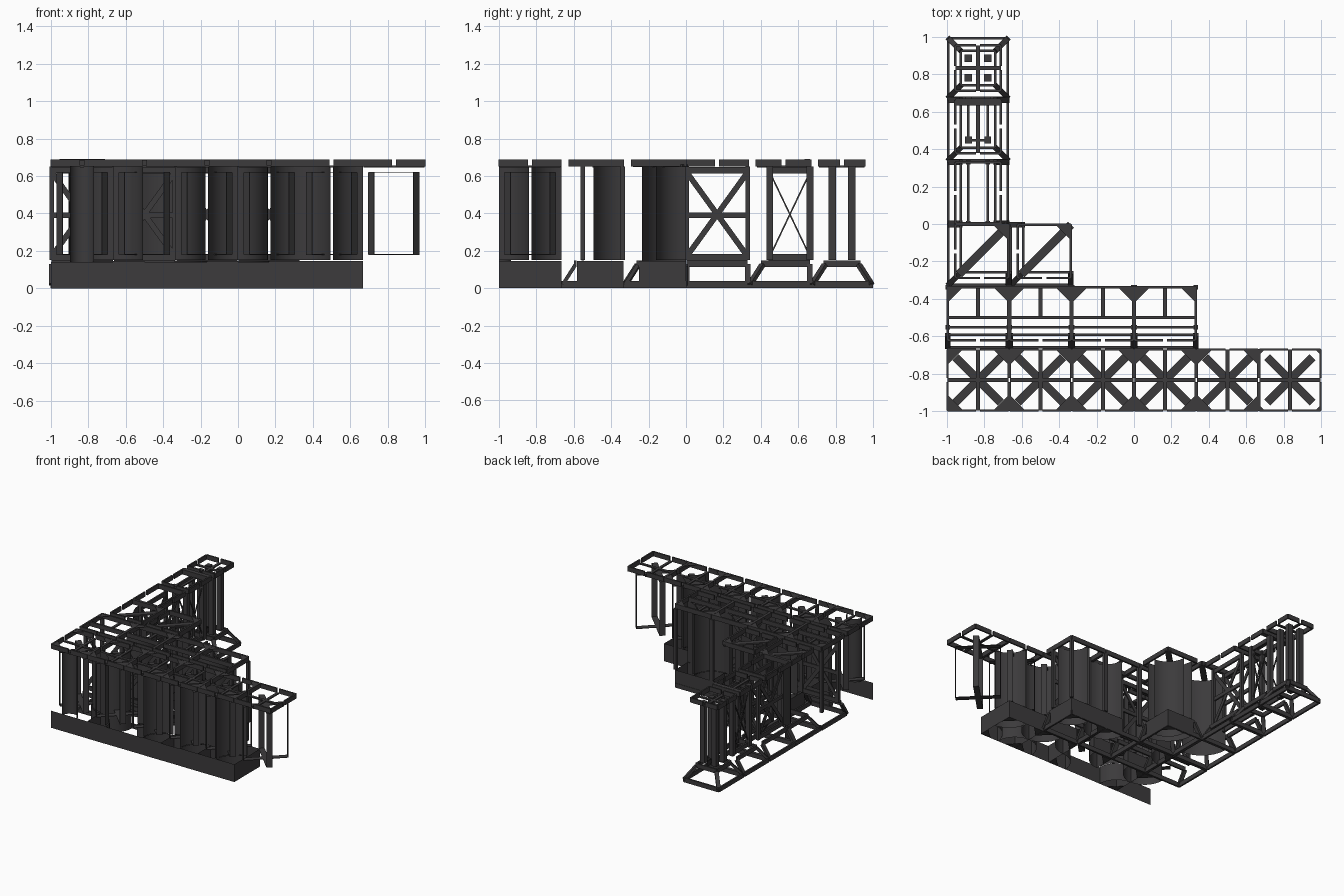
import bpy, bmesh, math
from mathutils import Vector, Matrix

if "Cube" in bpy.data.objects:
    bpy.data.objects.remove(bpy.data.objects["Cube"])

mat = bpy.data.materials.new("charcoal_metal")
mat.diffuse_color = (0.045, 0.043, 0.045, 1)
mat.use_nodes = True
mat.node_tree.nodes["Principled BSDF"].inputs["Base Color"].default_value = mat.diffuse_color
parts = {}
H = 1 / 6          # half a tile
TOP = 0.69


def part(name):
    if name not in parts:
        parts[name] = bmesh.new()
    return parts[name]


def box(name, a, b):
    a, b = Vector(a), Vector(b)
    m = Matrix.Translation((a + b) / 2) @ Matrix.Diagonal((*(b - a), 1))
    bmesh.ops.create_cube(part(name), size=1, matrix=m)


def beam(name, p, q, w, t):
    """Bar from p to q: w is its level width, t its depth."""
    p, q = Vector(p), Vector(q)
    d = (q - p).normalized()
    side = d.cross(Vector((0, 0, 1))).normalized()
    rot = Matrix((d, side, side.cross(d))).transposed().to_4x4()
    m = Matrix.Translation((p + q) / 2) @ rot @ Matrix.Diagonal(((q - p).length, w, t, 1))
    bmesh.ops.create_cube(part(name), size=1, matrix=m)


def arc_wall(name, cx, cy, r, start, z0, z1, n=10, sweep=math.pi / 2):
    """Thin rounded upright wall."""
    bm = part(name)
    rows = []
    for i in range(n + 1):
        a = start + i * sweep / n
        x, y = cx + r * math.cos(a), cy + r * math.sin(a)
        rows.append((bm.verts.new((x, y, z0)), bm.verts.new((x, y, z1))))
    for (a, b), (c, d) in zip(rows, rows[1:]):
        bm.faces.new((a, c, d, b))


def panel(name, p, q, z0, z1):
    """Thin flat upright wall."""
    bm = part(name)
    bm.faces.new([bm.verts.new(v) for v in ((*p, z0), (*q, z0), (*q, z1), (*p, z1))])


def gusset(name, x, y, sx, sy, leg, z):
    """Flat corner triangle reaching into the tile."""
    bm = part(name)
    bm.faces.new([bm.verts.new(v) for v in
                  ((x, y, z), (x + sx * leg, y, z), (x, y + sy * leg, z))])


def edges(x0, x1, y0, y1):
    return {"S": ((x0, y0), (x1, y0)), "N": ((x0, y1), (x1, y1)),
            "W": ((x0, y0), (x0, y1)), "E": ((x1, y0), (x1, y1))}


def tile(cx, cy, exposed, empty, kind):
    def inset(e):
        g = lambda s: e if s in exposed else 0.004
        return (cx - H + g("W"), cx + H - g("E"), cy - H + g("S"), cy + H - g("N"))

    corners = lambda b: [(b[i], b[2 + j]) for i in (0, 1) for j in (0, 1)]
    foot, ring, wall, cap = inset(0.008), inset(0.075), inset(0.115), inset(0.045)

    # flared base
    if exposed:
        for s, (p, q) in edges(*foot).items():
            beam("base_frame", (*p, 0.02), (*q, 0.02), 0.014, 0.036)
            if s in exposed:
                p, q = edges(*ring)[s]
                beam("base_ring", (*p, 0.13), (*q, 0.13), 0.014, 0.035)
        for p, q in zip(corners(foot), corners(ring)):
            beam("base_leg", (*p, 0.02), (*q, 0.125), 0.03, 0.02)

    # upright posts and braced sides
    if kind == "corner":
        arc_wall("curved_outer_wall", cx + H, cy + H, 0.235, math.pi, 0.0, 0.65)
    elif exposed:
        w = {"post": 0.02, "end": 0.018}.get(kind, 0.012)
        for x, y in corners(wall):
            box("post", (x - w, y - w, 0.15), (x + w, y + w, 0.65))
        for s in exposed:
            if kind == "post":
                continue
            p, q = edges(*wall)[s]
            w = 0.008 if kind == "end" else 0.03
            for z in (0.165, 0.63):
                beam("side_rail", (*p, z), (*q, z), 0.014, 0.035)
            beam("side_brace", (*p, 0.17), (*q, 0.62), 0.008, w)
            beam("side_brace", (*p, 0.62), (*q, 0.17), 0.008, w)
            if kind != "end":
                beam("side_rail", (*p, 0.39), (*q, 0.39), 0.014, 0.03)

    # top cap, split at the middle of each open side
    for s, (p, q) in edges(*cap).items():
        p, q = Vector((*p, 0.67)), Vector((*q, 0.67))
        if s in exposed or kind == "inner":
            mid, gap = (p + q) / 2, (q - p).normalized() * 0.011
            beam("cap_rim", p, mid - gap, 0.012, 0.038)
            beam("cap_rim", mid + gap, q, 0.012, 0.038)
        else:
            beam("cap_rim", p, q, 0.014, 0.038)
    x0, x1, y0, y1 = cap
    if kind in ("inner", "post"):
        box("cap_cross", (x0, cy - 0.011, 0.645), (x1, cy + 0.011, 0.655))
    if kind in ("inner", "post", "end"):
        box("cap_cross", (cx - 0.011, y0, 0.645), (cx + 0.011, y1, 0.655))
    if kind == "end":
        box("cap_cross", (x0, y1 - 0.03, 0.65), (x1, y1, TOP))
    if kind == "tee":
        box("cap_cross", (x0, cy - 0.008, 0.65), (x1, cy + 0.008, 0.685))
        box("cap_cross", (cx - 0.011, cy, 0.645), (cx + 0.011, y1, 0.655))
    if kind == "corner":
        beam("cap_diagonal", (x0 + 0.02, y0 + 0.02, 0.655), (x1, y1, 0.655), 0.045, 0.012)

    # hanging crossed ribbon loops
    if kind == "inner":
        r = 0.12
        for sy in (1, -1):
            for z in (0.18, 0.62):
                beam("ribbon_bar", (cx - r, cy - sy * r, z), (cx + r, cy + sy * r, z), 0.045, 0.004)
            for k in (1, -1):
                c = Vector((cx + k * r, cy + k * sy * r, 0.4))
                m = Matrix.Translation(c) @ Matrix.Rotation(math.atan2(k, -sy * k), 4, "Z") \
                    @ Matrix.Diagonal((0.045, 0.004, 0.44, 1))
                bmesh.ops.create_cube(part("ribbon_upright"), size=1, matrix=m)

    # cut-away corners: rounded wall, rounded base and straight skirts
    run = H if kind == "inner" else 0.25
    for c in empty:
        sx, sy = (1 if "E" in c else -1), (1 if "N" in c else -1)
        x, y = cx + sx * H, cy + sy * H
        a = {(1, 1): 2, (-1, 1): 3, (-1, -1): 0, (1, -1): 1}[(sx, sy)] * math.pi / 2
        arc_wall("curved_inner_wall", x, y, 0.16, a, 0.15, 0.65)
        arc_wall("curved_inner_base", x, y, 0.165, a, 0.0, 0.145)
        gusset("base_plate", x, y, -sx, -sy, 0.09, 0.002)
        panel("base_skirt", (x, y), (x - sx * (run if kind == "corner" else H), y), 0, 0.145)
        panel("base_skirt", (x, y), (x, y - sy * run), 0, 0.145)
    joints = {"tee": ["NW", "NE"], "corner": ["NE"],
              "inner": ["NW", "NE", "SW", "SE"]}.get(kind, [])
    for c in joints:
        leg = 0.035 if kind == "inner" and not empty else 0.09
        sx, sy = (1 if "E" in c else -1), (1 if "N" in c else -1)
        gusset("cap_gusset", cx + sx * H, cy + sy * H, -sx, -sy, leg, TOP - 0.003)


# stepped layout of tiles, from the front row to the back
at = lambda i: -1 + H + i * 2 * H
front = [["NE"], ["NW", "SW"], ["NW", "SE"], ["NW", "NE", "SE"], ["NW", "NE", "SW", "SE"], []]
for i, e in enumerate(front):
    tile(at(i), at(0), "", e, "inner")
for i, e in enumerate([[], ["NW"], ["NE"], ["NW", "NE"]]):
    tile(at(i), at(1), "S", e, "tee")
for i, e in enumerate([[], ["NE"]]):
    tile(at(i), at(2), "SW", e, "corner")
tile(at(0), at(3), "WE", [], "straight")
tile(at(0), at(4), "WES", [], "end")
tile(at(0), at(5), "WESN", [], "post")

# front base skirt, and the half-round column of the first tile
panel("front_base_skirt", (-1, -0.999), (2 / 3, -0.999), 0, 0.14)
arc_wall("curved_front_column", at(0), -1, 0.065, 0, 0.13, 0.65, 12, math.pi)

for name, bm in parts.items():
    me = bpy.data.meshes.new(name)
    bm.to_mesh(me)
    bm.free()
    me.materials.append(mat)
    ob = bpy.data.objects.new(name, me)
    bpy.context.collection.objects.link(ob)
    if "curved" in name:
        for f in me.polygons:
            f.use_smooth = True
